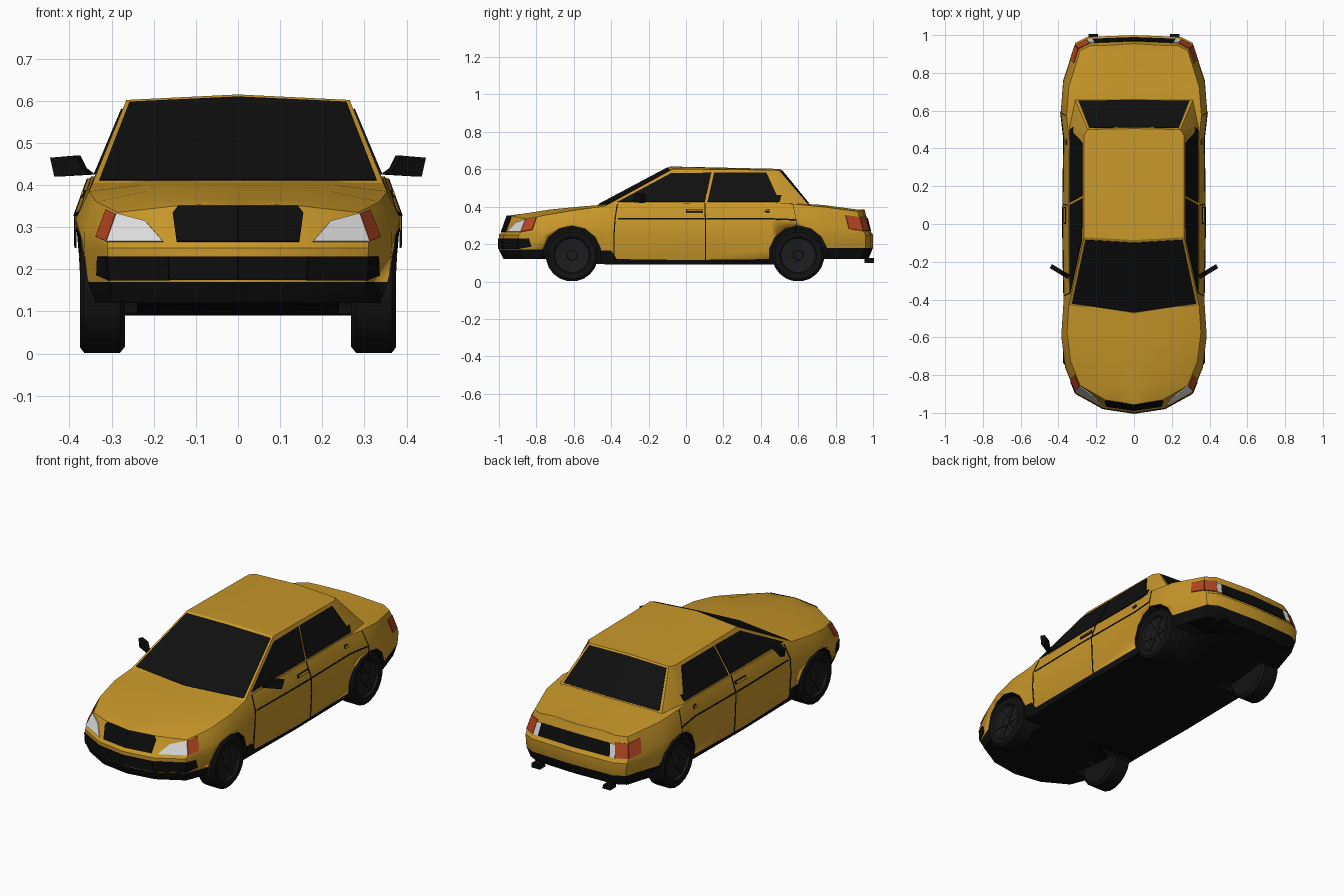
import bpy, bmesh, math
from mathutils import Vector

if "Cube" in bpy.data.objects:
    bpy.data.objects.remove(bpy.data.objects["Cube"])


def material(name, r, g, b):
    m = bpy.data.materials.new(name)
    m.use_nodes = True
    m.diffuse_color = (r, g, b, 1)
    m.node_tree.nodes["Principled BSDF"].inputs["Base Color"].default_value = (r, g, b, 1)
    return m


GOLD = material("gold paint", .58, .31, .022)
BLACK = material("black trim", .004, .004, .004)
GLASS = material("dark glass", .005, .005, .005)
TYRE = material("tyre rubber", .006, .006, .006)
RIM = material("dark rim", .012, .012, .013)
RED = material("red lamp", .45, .06, .015)
WHITE = material("white lamp", .75, .75, .75)


def finish(name, bm, mats, mirror=True, angle=25):
    """Turn a half-model bmesh into a mirrored, smooth-by-angle object."""
    bmesh.ops.remove_doubles(bm, verts=bm.verts, dist=.0002)
    bmesh.ops.recalc_face_normals(bm, faces=bm.faces)
    mesh = bpy.data.meshes.new(name)
    bm.to_mesh(mesh)
    bm.free()
    for m in mats:
        mesh.materials.append(m)
    ob = bpy.data.objects.new(name, mesh)
    bpy.context.collection.objects.link(ob)
    bpy.ops.object.select_all(action='DESELECT')
    ob.select_set(True)
    bpy.context.view_layer.objects.active = ob
    if mirror:
        ob.modifiers.new("mirror", 'MIRROR')
        bpy.ops.object.modifier_apply(modifier="mirror")
    bpy.ops.object.shade_smooth_by_angle(angle=math.radians(angle))
    return ob


def quad(bm, pts, mat=0):
    f = bm.faces.new([bm.verts.new(p) for p in pts])
    f.material_index = mat
    return f


def plate(name, pts, mat, out=.005, back=.003):
    """Thin polygon slab, raised by out along its normal."""
    pts = [Vector(p) for p in pts]
    normal = Vector()
    for a, b in zip(pts, pts[1:] + pts[:1]):
        normal += a.cross(b)
    normal.normalize()
    top = [p + normal * out for p in pts]
    low = [p - normal * back for p in pts]
    bm = bmesh.new()
    quad(bm, top)
    quad(bm, low[::-1])
    for i in range(len(pts)):
        j = (i + 1) % len(pts)
        quad(bm, (low[i], low[j], top[j], top[i]))
    return finish(name, bm, [mat])


def lathe(name, profile, y, z, sides, mats, rule):
    """Revolve (x, radius) points about an axle along x."""
    bm = bmesh.new()

    def at(p, k):
        a = 2 * math.pi * (k + .5) / sides
        return (p[0], y + p[1] * math.cos(a), z + p[1] * math.sin(a))
    for i, (p, q) in enumerate(zip(profile, profile[1:])):
        for k in range(sides):
            quad(bm, (at(p, k), at(p, k + 1), at(q, k + 1), at(q, k)), rule(i))
    return finish(name, bm, mats)


# Body columns round the left half: x, y, bottom, sill, belt, top, crown
COLS = [
    (0, -1, .12, .17, .265, .35, 0),
    (.165, -.975, .12, .17, .265, .35, .005),
    (.31, -.895, .12, .17, .265, .335, .03),
    (.365, -.76, .12, .17, .29, .36, .025),
    (.385, -.6, .1, .17, .32, .385, .015),
    (.372, -.4, .09, .165, .335, .41, .005),
    (.372, -.37, .09, .12, .335, .415, .003),
    (.378, 0, .09, .115, .335, .42, 0),
    (.372, .46, .09, .12, .335, .42, 0),
    (.388, .6, .1, .175, .33, .415, .003),
    (.375, .76, .12, .18, .3, .4, .01),
    (.31, .96, .12, .18, .27, .375, .01),
    (.25, .99, .12, .18, .27, .38, .005),
    (0, 1, .12, .18, .27, .385, 0)]
SCALES = [(.95, .975), (.98, 1), (1, 1), (1, .985), (.92, .955)]
rings = [[Vector((c[0] * sx, c[1] * sy, z)) for c in COLS
          for z in [(c[2], c[3], .25, c[4], c[5])[lev]]]
         for lev, (sx, sy) in enumerate(SCALES)]

bm = bmesh.new()
for i in range(len(COLS) - 1):
    for lev in range(4):
        lo, hi = rings[lev], rings[lev + 1]
        quad(bm, (lo[i], lo[i + 1], hi[i + 1], hi[i]), 1 if lev == 0 else 0)
    # deck strips from the shoulder to the centre, and the floor
    edge, mid, axis = [], [], []
    for k in (i, i + 1):
        p, crown = rings[4][k], COLS[k][6]
        edge.append(p)
        mid.append(Vector((p.x * .65, p.y, p.z + crown)))
        axis.append(Vector((0, p.y, p.z + crown)))
    quad(bm, (edge[0], edge[1], mid[1], mid[0]))
    quad(bm, (mid[0], mid[1], axis[1], axis[0]))
    a, b = rings[0][i], rings[0][i + 1]
    quad(bm, (a, Vector((0, a.y, a.z)), Vector((0, b.y, b.z)), b), 1)
body = finish("body", bm, [GOLD, BLACK])

# Wheels and wheel arches
AXLES = {"front": -.61, "rear": .6}
for end, y in AXLES.items():
    cutter = lathe(end + "_arch_cutter", [(.24, 0), (.24, .158), (.5, .158), (.5, 0)],
                   y, .14, 14, [GOLD, BLACK], lambda i: 1)
    cutter.hide_render = True
    cut = body.modifiers.new("arch", 'BOOLEAN')
    cut.operation, cut.object, cut.solver = 'DIFFERENCE', cutter, 'EXACT'
    bpy.context.view_layer.objects.active = body
    bpy.ops.object.modifier_apply(modifier="arch")
    bpy.data.objects.remove(cutter)

    lathe(end + "_wheels", [(.268, 0), (.268, .125), (.28, .14), (.365, .14), (.375, .127),
                            (.372, .098), (.36, .092), (.354, .03), (.366, .025), (.366, 0)],
          y, .14, 20, [TYRE, RIM], lambda i: int(i > 4))
    for s in range(6):
        a = s * math.pi / 3
        spoke = [(.355, .02, -.012), (.36, .092, -.014), (.36, .092, .014), (.355, .02, .012)]
        plate(end + "_spokes", [(x, y + r * math.cos(a) - t * math.sin(a),
                                 .14 + r * math.sin(a) + t * math.cos(a))
                                for x, r, t in spoke], RIM)

# Cabin: half shell with inset windscreen and rear window
base = [(0, -.48, .405), (.345, -.43, .405), (.347, .52, .405), (.315, .665, .4), (0, .67, .4)]
roof = [(0, -.085, .615), (.265, -.07, .602), (.265, .47, .596), (.245, .5, .594), (0, .505, .602)]
bm = bmesh.new()
panes = []
for i in range(4):
    f = quad(bm, (base[i], base[i + 1], roof[i + 1], roof[i]))
    if i in (0, 3):
        panes.append(f)
quad(bm, (roof[0], roof[1], roof[2], roof[4]))
quad(bm, (roof[2], roof[3], roof[4]))
for f, width in zip(panes, (.013, .012)):
    bmesh.ops.inset_region(bm, faces=[f], thickness=width, use_boundary=False, use_even_offset=True)
    f.material_index = 1
# the open shell has boundary edges, so inset the panes' outer frames only where shared
bmesh.ops.remove_doubles(bm, verts=bm.verts, dist=.0002)
cabin = finish("cabin", bm, [GOLD, GLASS])
for p in cabin.data.polygons:
    p.material_index = 0


def lerp_pane(name, corners, side, low, high):
    """Glass half pane lying on a cabin face, reaching the centre line."""
    a, b, c, d = [Vector(p) for p in corners]

    def at(u, v):
        return a.lerp(b, u).lerp(d.lerp(c, u), v)
    u0, u1 = (0, side) if a.x == 0 else (1 - side, 1)
    plate(name, [at(u0, low), at(u1, low), at(u1, high), at(u0, high)], GLASS, .003)


lerp_pane("windscreen", (base[0], base[1], roof[1], roof[0]), .96, .03, .965)
lerp_pane("rear_window", (base[3], base[4], roof[4], roof[3]), .95, .09, .96)


# Side windows
def on_side(pts):
    return [(.346 - (z - .405) * .42, y, z) for y, z in pts][::-1]


plate("front_side_windows", on_side([(-.365, .425), (-.08, .578), (.135, .58), (.1, .425)]), GLASS)
plate("rear_side_windows", on_side([(.115, .425), (.15, .58), (.43, .58), (.485, .46),
                                    (.51, .46), (.5, .425)]), GLASS)


# Painted details laid on the body between two columns and two levels
def patch(name, col, lev, uvs, mat, out=.005):
    lo, hi = rings[lev], rings[lev + 1]
    plate(name, [lo[col].lerp(lo[col + 1], u).lerp(hi[col].lerp(hi[col + 1], u), v)
                 for u, v in uvs], mat, out)


def box(u0, u1, v0, v1):
    return [(u0, v0), (u1, v0), (u1, v1), (u0, v1)]


patch("grille", 0, 3, [(0, 0), (.88, 0), (1, .8), (.93, 1), (0, 1)], BLACK)
patch("headlights", 1, 3, [(.08, 0), (1, 0), (1, .95), (.45, .62)], WHITE)
patch("front_indicators", 2, 3, box(0, .45, 0, .92), RED)
patch("lower_intake", 0, 1, box(0, 1, .05, .75), BLACK)
patch("lower_intake_side", 1, 1, box(0, 1, .05, .75), BLACK)
patch("lower_intake_end", 2, 1, [(0, .05), (.5, .2), (.4, .75), (0, .75)], BLACK)
patch("tail_lamps_side", 10, 3, box(.62, 1, 0, .7), RED)
patch("tail_lamps_corner", 11, 3, box(0, 1, 0, .7), RED)
patch("reversing_lamps", 12, 3, box(0, .12, 0, .6), WHITE)
patch("rear_panel", 12, 3, box(.12, 1, 0, .6), BLACK)

# Door seams, belt crease and handles
for lev in (1, 2, 3):
    patch("front_door_seam", 5, lev, box(.4, .6, 0, 1), BLACK, .002)
    patch("middle_door_seam", 7, lev, box(.222, .235, 0, 1), BLACK, .002)
patch("rear_door_seam_upper", 8, 3, box(.98, .995, 0, 1), BLACK, .002)
patch("rear_door_seam_lower", 8, 2, [(.9, 0), (.915, 0), (.995, 1), (.98, 1)], BLACK, .002)
for col in (6, 7, 8):
    patch("belt_crease", col, 3, box(0, 1, -.04, .04), BLACK, .002)
for col, u0, u1 in ((7, 0, .2), (8, -.19, .0)):
    patch("door_handle_recess", col, 3, box(u0, u1, .4, .6), BLACK, .006)
    patch("door_handle", col, 3, box(u0 + .01, u1 - .01, .44, .56), GOLD, .01)

# Door mirrors and exhaust tips
plate("door_mirrors", [(x, -.28 + (x - .345) * .6, z) for x, z in
                       ((.345, .425), (.43, .42), (.44, .465), (.38, .47), (.365, .44))],
      BLACK, .012, .012)
plate("exhaust_tips", [(.2, .975, .125), (.19, .975, .1), (.24, .975, .1), (.24, .975, .125)],
      BLACK, .02, .03)
